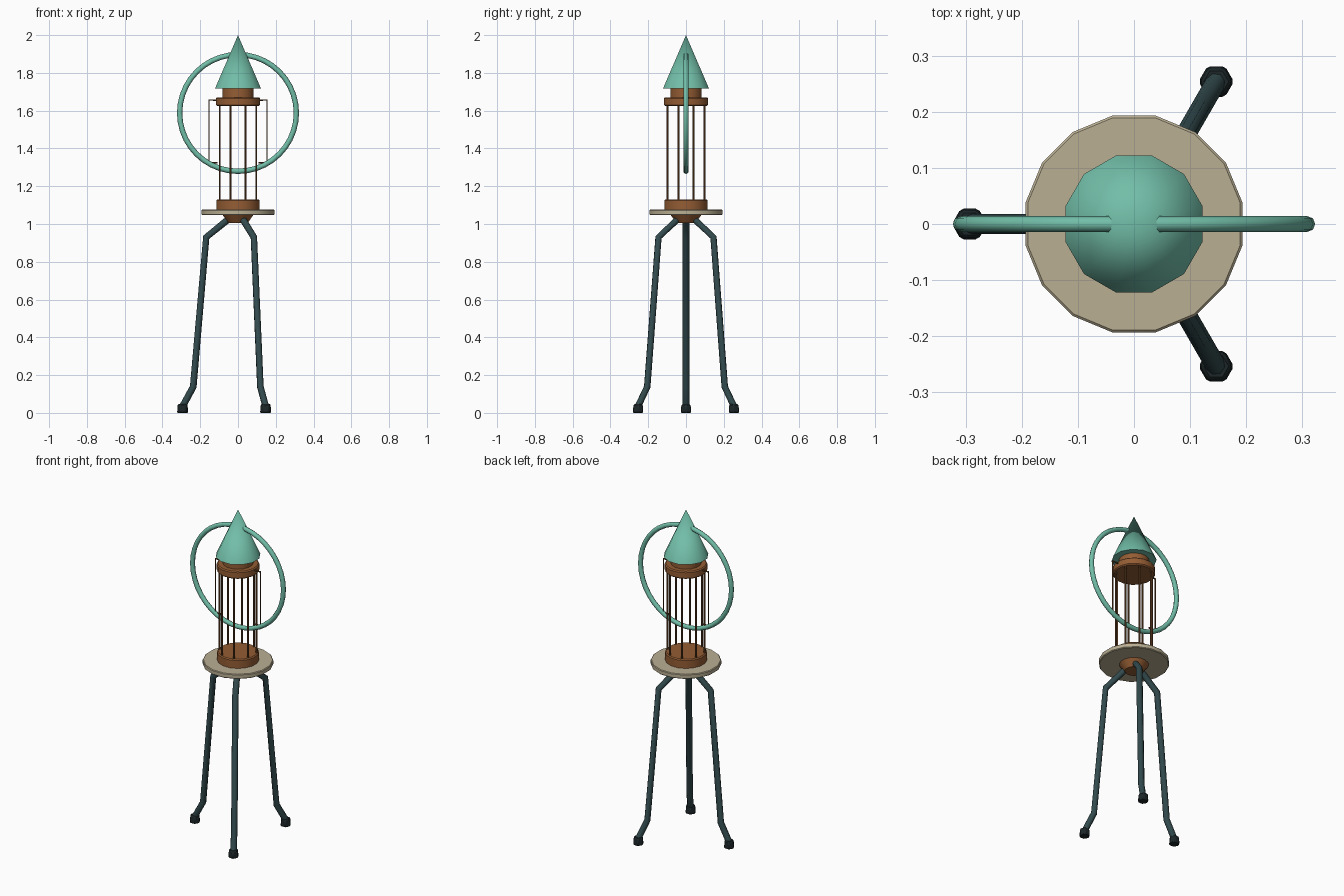
import bpy
from math import cos, sin, pi, radians

cube = bpy.data.objects.get("Cube")
if cube:
    bpy.data.objects.remove(cube, do_unlink=True)


def material(name, *srgb):
    linear = [(c / 255 / 12.92) if c < 11 else ((c / 255 + 0.055) / 1.055) ** 2.4 for c in srgb]
    mat = bpy.data.materials.new(name)
    mat.diffuse_color = (*linear, 1)
    mat.use_nodes = True
    mat.node_tree.nodes["Principled BSDF"].inputs["Base Color"].default_value = (*linear, 1)
    return mat


verdigris = material("verdigris", 114, 190, 168)
copper = material("copper", 148, 93, 52)
bronze = material("dark bronze", 104, 68, 38)
bone = material("bone", 186, 175, 147)
iron = material("blue grey iron", 50, 74, 77)
rubber = material("black rubber", 28, 38, 40)


def finish(name, mat, bevel=0, angle=40):
    obj = bpy.context.object
    obj.name = obj.data.name = name
    obj.data.materials.clear()
    obj.data.materials.append(mat)
    bpy.ops.object.shade_smooth_by_angle(angle=radians(angle))
    if bevel:
        mod = obj.modifiers.new("soft edge", "BEVEL")
        mod.width, mod.segments = bevel, 1
        mod.limit_method, mod.angle_limit = "ANGLE", radians(50)
    return obj


def turned(name, mat, z0, z1, r0, r1, sides, x=0, y=0, turn=0, bevel=0):
    """Upright cylinder or cone between two heights."""
    bpy.ops.mesh.primitive_cone_add(vertices=sides, radius1=r0, radius2=r1, depth=z1 - z0,
                                    location=(x, y, (z0 + z1) / 2), rotation=(0, 0, turn))
    return finish(name, mat, bevel)


def tube(name, mat, points, radius, resolution):
    """Round bar swept along a bent path."""
    curve = bpy.data.curves.new(name, "CURVE")
    curve.dimensions = "3D"
    curve.bevel_depth, curve.bevel_resolution = radius, resolution
    curve.use_fill_caps = True
    spline = curve.splines.new("POLY")
    spline.points.add(len(points) - 1)
    for p, co in zip(spline.points, points):
        p.co = (*co, 1)
    obj = bpy.data.objects.new(name, curve)
    bpy.context.collection.objects.link(obj)
    bpy.ops.object.select_all(action="DESELECT")
    bpy.context.view_layer.objects.active = obj
    obj.select_set(True)
    bpy.ops.object.convert(target="MESH")
    return finish(name, mat, angle=50)


# Central stack: bowl, plate, cage ends, neck and roof
turned("lower_bowl", copper, 1.005, 1.055, 0.052, 0.088, 16, turn=pi / 16)
turned("plate", bone, 1.047, 1.076, 0.197, 0.197, 16, turn=pi / 16, bevel=0.004)
turned("cage_base", copper, 1.07, 1.13, 0.117, 0.117, 16, turn=pi / 16, bevel=0.006)
turned("cage_top", copper, 1.625, 1.671, 0.119, 0.119, 16, turn=pi / 16, bevel=0.006)
turned("neck", copper, 1.665, 1.722, 0.085, 0.085, 16, turn=pi / 16)
turned("roof_cone", verdigris, 1.717, 2.0, 0.126, 0, 12, turn=pi / 12)

# Cage bars
for i in range(8):
    a = (i + 0.5) * pi / 4
    turned(f"cage_bar_{i + 1}", bronze, 1.12, 1.635, 0.0055, 0.0055, 6,
           x=0.105 * cos(a), y=0.105 * sin(a))

# Side brackets
for side, s in (("left", 1), ("right", -1)):
    path = [(s * x, 0, z) for x, z in ((0.1, 1.656), (0.153, 1.656), (0.153, 1.325), (0.108, 1.325))]
    tube(f"{side}_bracket", bronze, path, 0.005, 1)

# Large ring through the roof
bpy.ops.mesh.primitive_torus_add(major_radius=0.309, minor_radius=0.014, major_segments=40,
                                 minor_segments=8, location=(0, 0, 1.588), rotation=(pi / 2, 0, 0))
finish("ring", verdigris, angle=60)

# Three bent legs with feet
profile = ((0.045, 1.03), (0.168, 0.93), (0.237, 0.138), (0.293, 0.035))
for i, a in enumerate((pi / 3, pi, -pi / 3)):
    tube(f"leg_{i + 1}", iron, [(r * cos(a), r * sin(a), z) for r, z in profile], 0.018, 2)
    turned(f"foot_{i + 1}", rubber, 0, 0.046, 0.032, 0.028, 6,
           x=0.293 * cos(a), y=0.293 * sin(a), turn=pi / 6, bevel=0.005)
